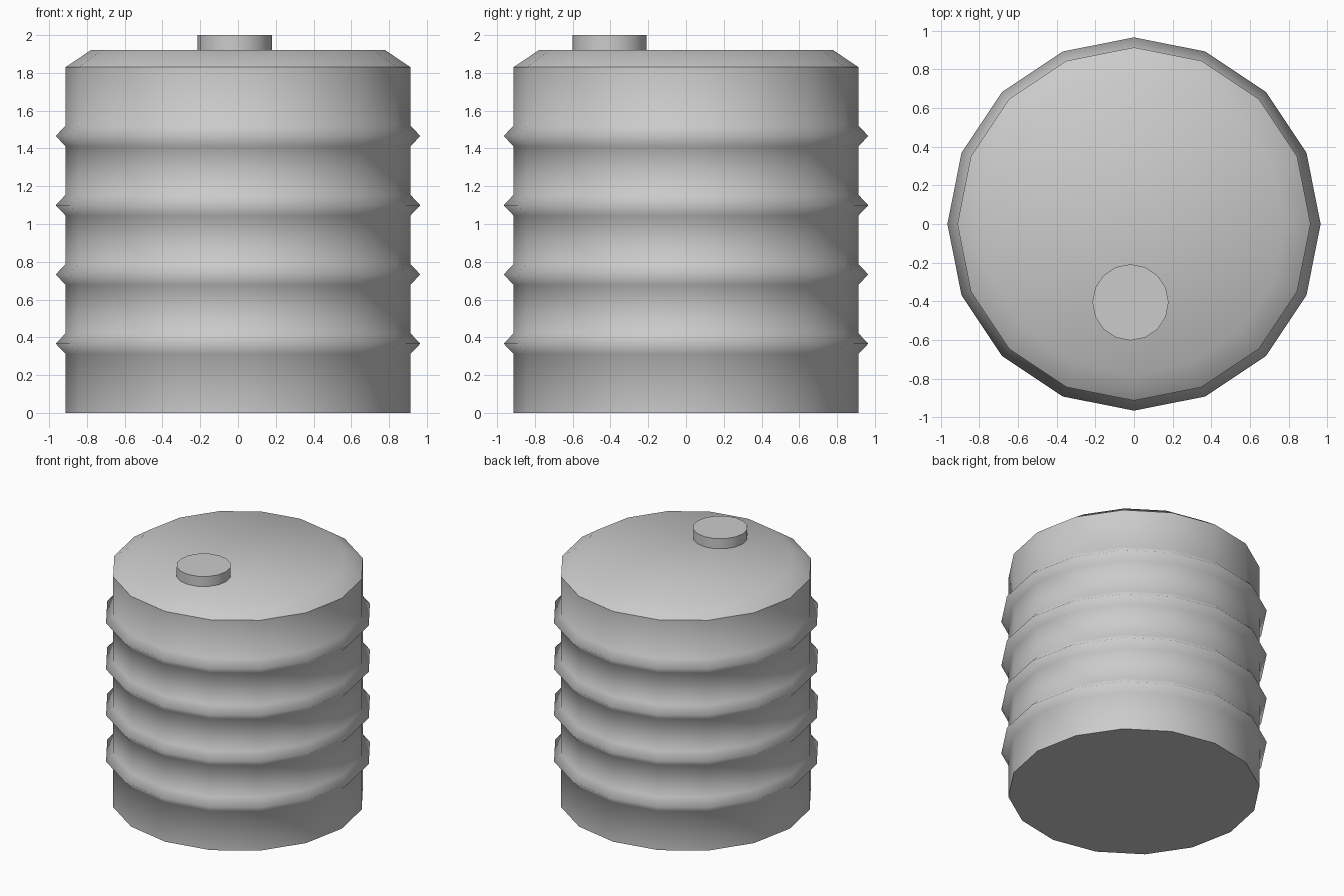
import bpy, bmesh
from math import sin, cos, tau

if "Cube" in bpy.data.objects:
    bpy.data.objects.remove(bpy.data.objects["Cube"])


def lathe(name, profile, sharp_rings, sides=16, centre=(0, 0)):
    """Turn a (radius, height) profile round z, closing both ends with flat caps."""
    bm = bmesh.new()
    rings = [[bm.verts.new((centre[0] + r * cos(tau * i / sides),
                            centre[1] + r * sin(tau * i / sides), z))
              for i in range(sides)] for r, z in profile]
    for a, b in zip(rings, rings[1:]):
        for i in range(sides):
            j = (i + 1) % sides
            bm.faces.new((a[i], a[j], b[j], b[i]))
    bm.faces.new(rings[0][::-1])
    bm.faces.new(rings[-1])
    for f in bm.faces:
        f.smooth = True
    # Hard creases on the chosen rings only
    for k in sharp_rings:
        ring = rings[k]
        for i in range(sides):
            bm.edges.get((ring[i], ring[(i + 1) % sides])).smooth = False
    mesh = bpy.data.meshes.new(name)
    bm.to_mesh(mesh)
    bm.free()
    obj = bpy.data.objects.new(name, mesh)
    bpy.context.collection.objects.link(obj)
    return obj


# Tank wall with four pointed ribs and a sloped shoulder
wall, rib, half = 0.913, 0.965, 0.055
profile = [(wall, 0)]
for n in range(1, 5):
    z = 0.3665 * n
    profile += [(wall, z - half), (rib, z), (wall, z + half)]
profile += [(wall, 1.83), (0.78, 1.92)]
lathe("tank_body", profile, sharp_rings=(0, len(profile) - 2))

# Filler cap, set towards the front
lathe("filler_cap", [(0.197, 1.91), (0.197, 2.0)], sharp_rings=(0, 1),
      centre=(-0.018, -0.405))
